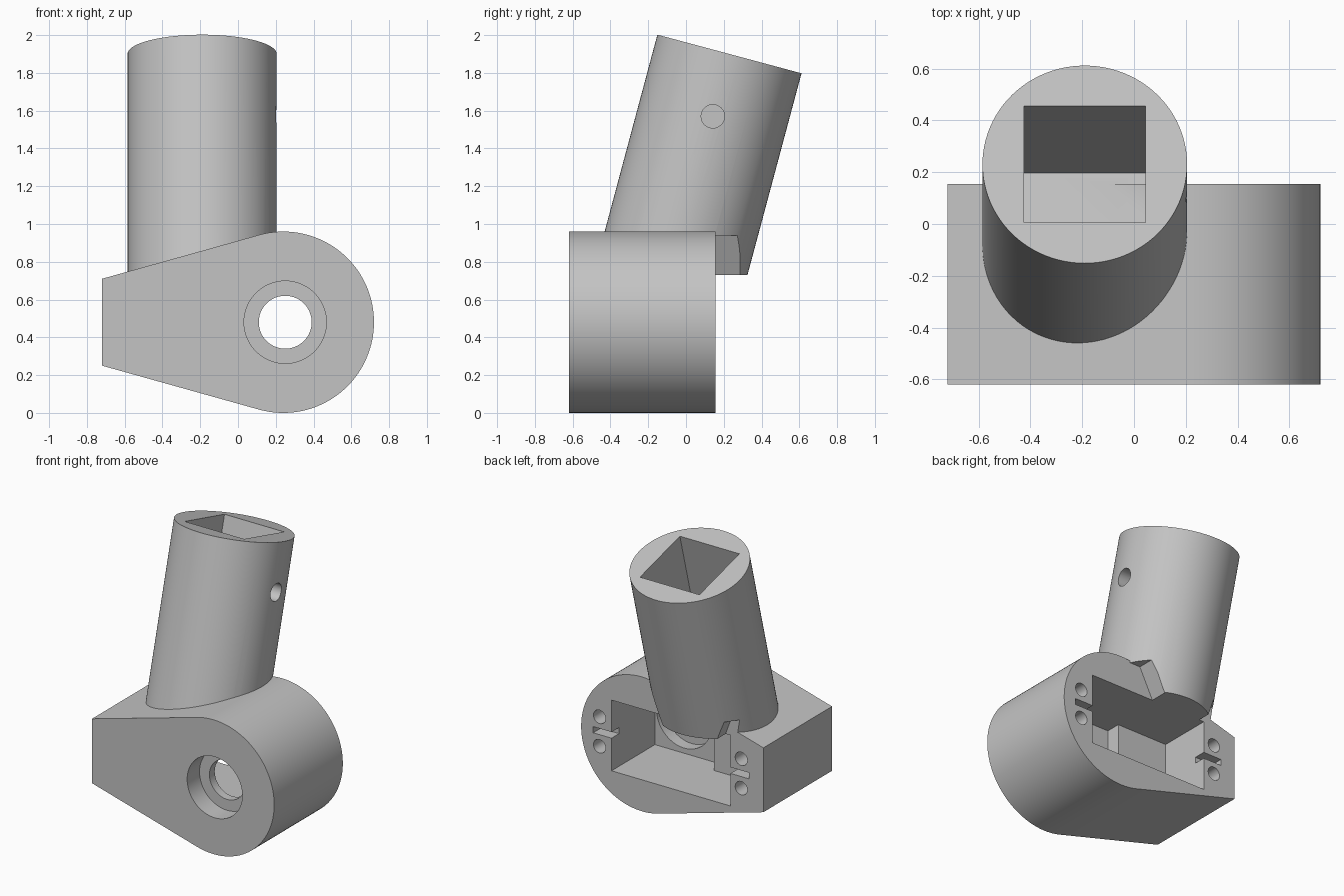
import bpy, bmesh, math
from mathutils import Matrix, Vector

if "Cube" in bpy.data.objects:
    bpy.data.objects.remove(bpy.data.objects["Cube"])

grey = bpy.data.materials.new("plain_grey")
grey.use_nodes = True
tone = (0.55, 0.55, 0.55, 1)
grey.diffuse_color = tone
grey.node_tree.nodes["Principled BSDF"].inputs["Base Color"].default_value = tone


def finish(name, bm):
    bmesh.ops.recalc_face_normals(bm, faces=bm.faces)
    mesh = bpy.data.meshes.new(name)
    bm.to_mesh(mesh)
    bm.free()
    mesh.materials.append(grey)
    obj = bpy.data.objects.new(name, mesh)
    bpy.context.collection.objects.link(obj)
    return obj


def prism(name, points, y0, y1):
    """Extrude an x-z outline from y0 to y1."""
    bm = bmesh.new()
    face = bm.faces.new([bm.verts.new((x, y0, z)) for x, z in points])
    ext = bmesh.ops.extrude_face_region(bm, geom=[face])["geom"]
    verts = [v for v in ext if isinstance(v, bmesh.types.BMVert)]
    bmesh.ops.translate(bm, verts=verts, vec=(0, y1 - y0, 0))
    return finish(name, bm)


def arc(cx, cz, r, start=0, end=360, n=64):
    count = n if end - start == 360 else n + 1
    angles = [math.radians(start + (end - start) * i / n) for i in range(count)]
    return [(cx + r * math.cos(a), cz + r * math.sin(a)) for a in angles]


def box(x0, x1, z0, z1):
    return [(x0, z0), (x1, z0), (x1, z1), (x0, z1)]


def boolean(target, other, operation="DIFFERENCE"):
    other.hide_render = True
    mod = target.modifiers.new(other.name, "BOOLEAN")
    mod.operation, mod.solver, mod.object = operation, "EXACT", other
    bpy.ops.object.select_all(action="DESELECT")
    bpy.context.view_layer.objects.active = target
    target.select_set(True)
    bpy.ops.object.modifier_apply(modifier=mod.name)
    bpy.data.objects.remove(other)


# Teardrop housing
MID, BACK = 0.48, 0.155
outline = arc(0.24, MID, 0.48, -105, 105, 72) + [(-0.72, 0.71), (-0.72, 0.25)]
bracket = prism("bracket", outline, -0.62, BACK)

# Leaning tube, trimmed level at the bottom
lean = Matrix.Translation((-0.19, 0.23, 1.9)) @ Matrix.Rotation(math.radians(-15), 4, "X")
bm = bmesh.new()
bmesh.ops.create_cone(bm, cap_ends=True, segments=96, radius1=0.395, radius2=0.395,
                      depth=1.5, matrix=lean @ Matrix.Translation((0, 0, -0.75)))
cut = bmesh.ops.bisect_plane(bm, geom=bm.verts[:] + bm.edges[:] + bm.faces[:],
                             plane_co=(0, 0, 0.725), plane_no=(0, 0, 1), clear_inner=True)
bmesh.ops.holes_fill(bm, edges=[e for e in cut["geom_cut"] if isinstance(e, bmesh.types.BMEdge)])
boolean(bracket, finish("tube", bm), "UNION")

# Square socket down the tube
bm = bmesh.new()
bmesh.ops.create_cube(bm, size=1, matrix=lean @ Matrix.Translation((0, 0, -0.4))
                      @ Matrix.Diagonal((0.47, 0.466, 1.2, 1)))
socket = finish("socket_cutter", bm)
# The housing keeps its own top inside the socket
boolean(socket, prism("housing_top", outline, -0.62, BACK))
boolean(bracket, socket)

# Pin hole through one tube wall
bm = bmesh.new()
bmesh.ops.create_cone(bm, cap_ends=True, segments=32, radius1=0.062, radius2=0.062, depth=0.45,
                      matrix=Matrix.Translation((0.08, 0.142, 1.57)) @ Matrix.Rotation(math.pi / 2, 4, "Y"))
boolean(bracket, finish("pin_hole_cutter", bm))

# Rear pocket with a deeper bay behind the shaft hole
boolean(bracket, prism("pocket_cutter", box(-0.46, 0.48, 0.225, 0.73), -0.23, 0.5))
boolean(bracket, prism("bay_cutter", box(-0.06, 0.48, 0.225, 0.73), -0.335, 0.0))

# Stepped shaft hole
for name, r, y0, y1 in (("front_counterbore", 0.218, -0.7, -0.48),
                        ("shaft_hole", 0.14, -0.55, -0.35),
                        ("rear_counterbore", 0.218, -0.42, -0.28)):
    boolean(bracket, prism(name, arc(0.25, MID, r), y0, y1))

# Screw holes and rib slots on both sides of the pocket
for side in (-1, 1):
    for dz in (-0.105, 0.105):
        boolean(bracket, prism("screw_hole", arc(0.015 + side * 0.56, MID + dz, 0.048, n=32), -0.2, 0.25))
    xs = sorted((0.01 + side * 0.44, 0.01 + side * 0.615))
    boolean(bracket, prism("rib_slot", box(*xs, MID - 0.022, MID + 0.022), 0.07, 0.25))

# Sloped clearance notches under the tube, behind the housing
for name, pts in (("right_notch", [(-0.04, 0.7), (0.5, 0.7), (0.5, 0.94), (0.08, 0.94)]),
                  ("left_notch", [(-0.8, 0.7), (-0.41, 0.7), (-0.47, 0.86), (-0.8, 0.86)])):
    boolean(bracket, prism(name, pts, BACK, 0.285))

# Smooth curved walls, crisp edges
bpy.ops.object.select_all(action="DESELECT")
bpy.context.view_layer.objects.active = bracket
bracket.select_set(True)
bpy.ops.object.shade_smooth_by_angle(angle=math.radians(30))
